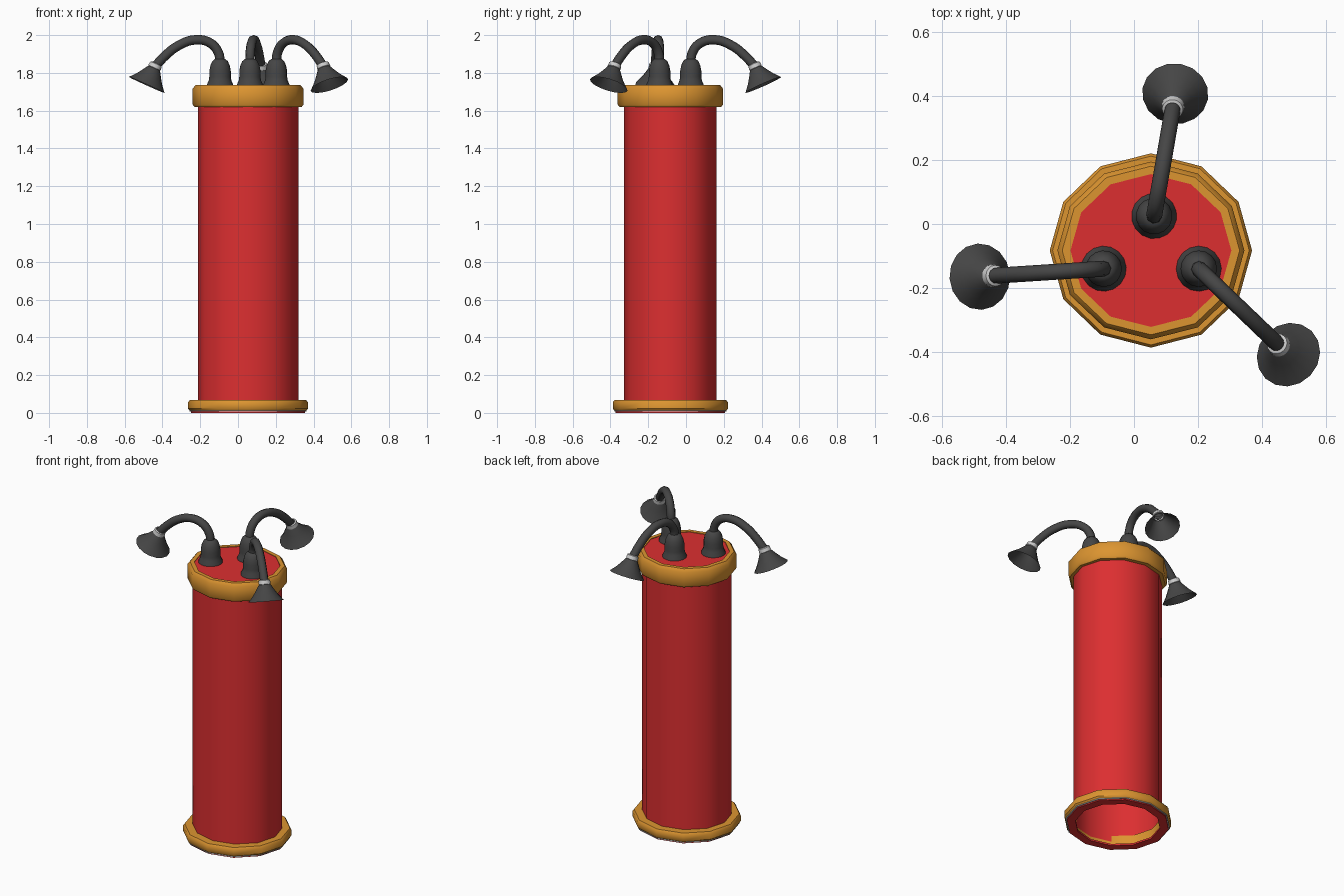
import bpy, bmesh, math
from mathutils import Vector, Matrix

if "Cube" in bpy.data.objects:
    bpy.data.objects.remove(bpy.data.objects["Cube"])


def material(name, color):
    m = bpy.data.materials.new(name)
    m.diffuse_color = (*color, 1)
    m.use_nodes = True
    m.node_tree.nodes["Principled BSDF"].inputs["Base Color"].default_value = m.diffuse_color
    return m


RED = material("red", (0.72, 0.028, 0.03))
GOLD = material("gold", (0.72, 0.30, 0.03))
DARK = material("dark_rubber", (0.06, 0.06, 0.06))
CX, CY = 0.053, -0.083


def smooth(ob, deg):
    bpy.ops.object.select_all(action='DESELECT')
    ob.select_set(True)
    bpy.context.view_layer.objects.active = ob
    bpy.ops.object.shade_smooth_by_angle(angle=math.radians(deg))


def lathe(name, profile, sides, mat=None, matrix=Matrix(), ry=1.0, closed=False, angle=40):
    """Revolve (radius, height) points around z; ry squashes the section in y."""
    bm = bmesh.new()
    rings = []
    for r, z in profile:
        if r == 0:
            rings.append([bm.verts.new((0, 0, z))] * sides)
        else:
            rings.append([bm.verts.new((r * math.cos(2 * math.pi * i / sides),
                                        r * ry * math.sin(2 * math.pi * i / sides), z))
                          for i in range(sides)])
    pairs = list(zip(rings, rings[1:]))
    if closed:
        pairs.append((rings[-1], rings[0]))
    for a, b in pairs:
        for i in range(sides):
            j = (i + 1) % sides
            bm.faces.new(list(dict.fromkeys((a[i], a[j], b[j], b[i]))))
    bmesh.ops.recalc_face_normals(bm, faces=bm.faces)
    bm.transform(matrix)
    me = bpy.data.meshes.new(name)
    bm.to_mesh(me)
    bm.free()
    ob = bpy.data.objects.new(name, me)
    bpy.context.collection.objects.link(ob)
    if mat:
        me.materials.append(mat)
    smooth(ob, angle)
    return ob


# Twelve-sided body, open at the bottom, with its end rings
centre = Matrix.Translation((CX, CY, 0))
lathe("body_tube", [(0.266, 0.03), (0.266, 1.64)], 12, RED, centre, 0.92)
lathe("top_plate", [(0, 1.731), (0.262, 1.731)], 12, RED, centre, 0.94)
lathe("top_ring", [(0.255, 1.62), (0.284, 1.62), (0.293, 1.632), (0.293, 1.717),
                   (0.278, 1.735), (0.252, 1.735)], 12, GOLD, centre, 0.95, True)
lathe("base_ring", [(0.258, 0.012), (0.308, 0.012), (0.317, 0.022), (0.317, 0.056),
                    (0.308, 0.068), (0.258, 0.068)], 12, GOLD, centre, 0.96, True)
lathe("base_seal", [(0.29, 0.007), (0.309, 0.007), (0.309, 0.012), (0.29, 0.012)],
      12, None, centre, 0.96, True)
lathe("base_flange", [(0.25, 0), (0.302, 0), (0.302, 0.011), (0.25, 0.011)],
      12, RED, centre, 0.96, True)

# Nozzle shapes shared by the three hoses
DOME = [(0.071, 1.731), (0.069, 1.74), (0.060, 1.76), (0.057, 1.78), (0.057, 1.81),
        (0.051, 1.84), (0.041, 1.862), (0.027, 1.874), (0, 1.876)]
PATH = [(0, 1.85), (0.008, 1.905), (0.05, 1.957), (0.13, 1.975),
        (0.22, 1.945), (0.29, 1.892), (0.348, 1.83)]
COLLAR = [(0.024, -0.02), (0.033, -0.016), (0.036, 0.006), (0.028, 0.012)]
HORN = [(0.030, 0.004), (0.039, 0.016), (0.055, 0.042), (0.074, 0.07),
        (0.096, 0.096), (0.104, 0.105)]

for side, x, y, deg in (("left", -0.095, -0.14, 183.7),
                        ("right", 0.203, -0.14, -43.8),
                        ("back", 0.063, 0.025, 80.2)):
    place = Matrix.Translation((x, y, 0)) @ Matrix.Rotation(math.radians(deg), 4, 'Z')
    lathe(side + "_hose_mount", DOME, 16, DARK, place)

    # Bent hose
    cu = bpy.data.curves.new(side + "_hose", 'CURVE')
    cu.dimensions = '3D'
    cu.bevel_depth = 0.025
    cu.bevel_resolution = 2
    cu.resolution_u = 5
    sp = cu.splines.new('BEZIER')
    sp.bezier_points.add(len(PATH) - 1)
    for bp, (r, z) in zip(sp.bezier_points, PATH):
        bp.co = place @ Vector((r, 0, z))
        bp.handle_left_type = bp.handle_right_type = 'AUTO'
    cu.materials.append(DARK)
    hose = bpy.data.objects.new(side + "_hose", cu)
    bpy.context.collection.objects.link(hose)
    bpy.ops.object.select_all(action='DESELECT')
    hose.select_set(True)
    bpy.context.view_layer.objects.active = hose
    bpy.ops.object.convert(target='MESH')
    smooth(bpy.context.view_layer.objects.active, 60)

    # Collar and flared horn, tilted outwards and down
    aim = Vector((0.41, 0, -0.91)).to_track_quat('Z', 'Y').to_matrix().to_4x4()
    end = place @ Matrix.Translation((0.346, 0, 1.832)) @ aim
    lathe(side + "_collar", COLLAR, 16, None, end)
    lathe(side + "_horn", HORN, 16, DARK, end)
